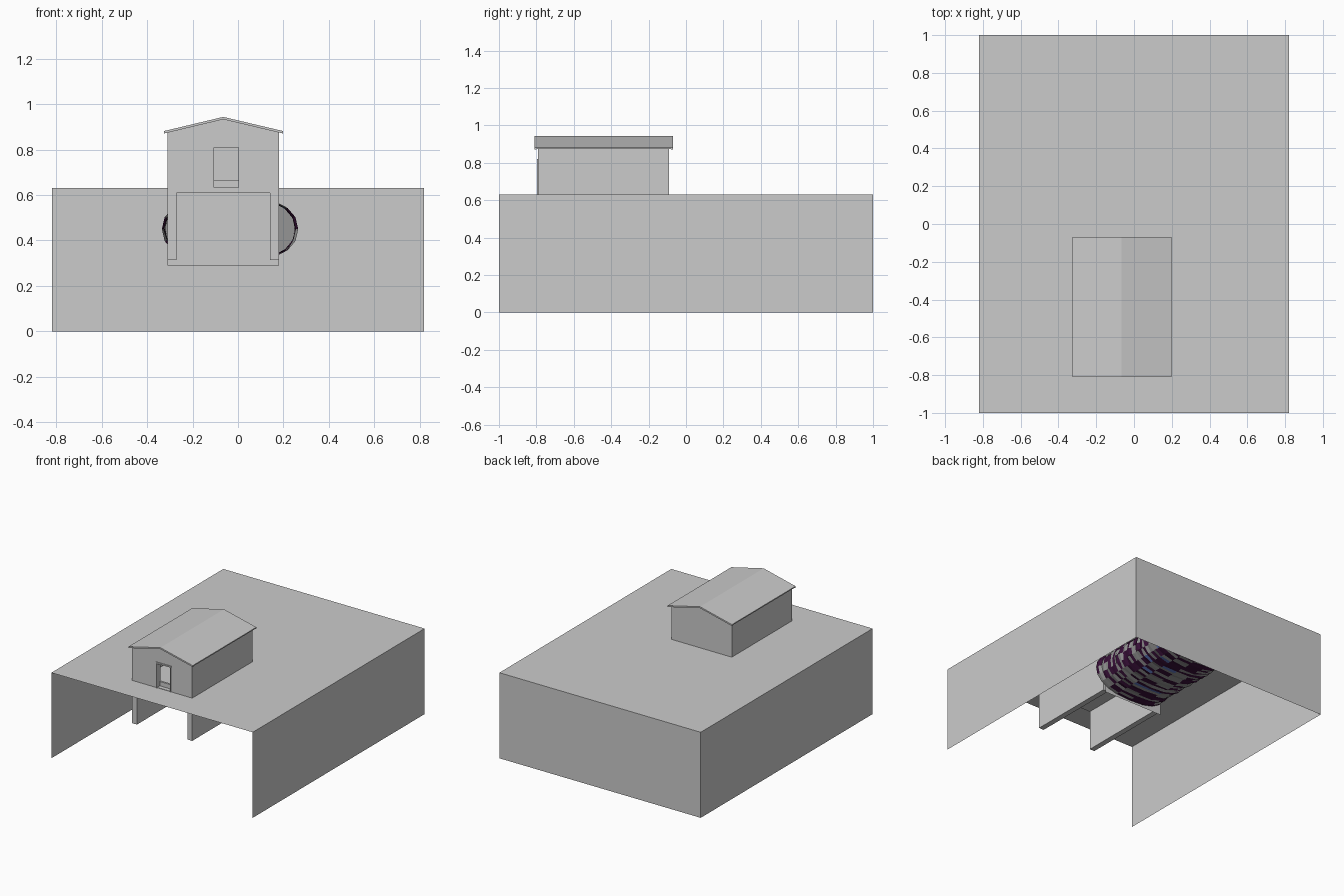
import bpy, bmesh, math, random

if "Cube" in bpy.data.objects:
    bpy.data.objects.remove(bpy.data.objects["Cube"])
random.seed(4)


def mesh_object(name, verts, faces):
    me = bpy.data.meshes.new(name)
    me.from_pydata(verts, [], faces)
    me.update()
    ob = bpy.data.objects.new(name, me)
    bpy.context.collection.objects.link(ob)
    return ob


def box(name, x0, x1, y0, y1, z0, z1):
    v = [(x, y, z) for x in (x0, x1) for y in (y0, y1) for z in (z0, z1)]
    f = [(0, 1, 3, 2), (4, 6, 7, 5), (0, 4, 5, 1), (2, 3, 7, 6), (0, 2, 6, 4), (1, 5, 7, 3)]
    return mesh_object(name, v, f)


def prism(name, profile, y0, y1):
    """Extrude an x-z outline along y."""
    n = len(profile)
    v = [(x, y, z) for y in (y0, y1) for x, z in profile]
    f = [tuple(range(n)), tuple(range(2 * n - 1, n - 1, -1))]
    f += [(i, i + n, (i + 1) % n + n, (i + 1) % n) for i in range(n)]
    ob = mesh_object(name, v, f)
    bm = bmesh.new()
    bm.from_mesh(ob.data)
    bmesh.ops.recalc_face_normals(bm, faces=bm.faces)
    bm.to_mesh(ob.data)
    bm.free()
    return ob


# ground shell: open front and bottom, single sheets
G = 0.63
W = 0.82
mesh_object("ground_shell",
            [(x, y, z) for z in (0, G) for x, y in ((-W, -1), (W, -1), (W, 1), (-W, 1))],
            [(4, 5, 6, 7), (1, 2, 6, 5), (2, 3, 7, 6), (3, 0, 4, 7)])

# house dimensions
L, R, C = -0.31, 0.18, -0.065
F, B, T = -0.79, -0.09, 0.04
EAVE, RIDGE = 0.885, 0.938

# side walls run down into the basement
box("left_wall", L, L + T, F, B - 0.02, 0.315, EAVE)
box("right_wall", R - T, R, F, B - 0.02, 0.315, EAVE)
box("house_floor", L + T, R - T, F, B, 0.61, G + 0.003)

# gable walls, the front one with a doorway
D0, D1, DT = -0.105, 0.003, 0.81
prism("front_wall", [(L, G), (D0, G), (D0, DT), (D1, DT), (D1, G), (R, G),
                     (R, EAVE), (C, RIDGE), (L, EAVE)], F, F + T)
prism("back_wall", [(L, G), (R, G), (R, EAVE), (C, RIDGE), (L, EAVE)], B - T, B)

# basement back wall, facing away from the front
mesh_object("basement_back_wall", [(L, B, 0.29), (R, B, 0.29), (R, B, G), (L, B, G)],
            [(3, 2, 1, 0)])

# door frame and threshold
box("door_head", D0 - 0.008, D1 + 0.008, F - 0.006, F + 0.01, DT, DT + 0.01)
for nm, x in (("left_jamb", D0 - 0.006), ("right_jamb", D1)):
    box(nm, x, x + 0.006, F - 0.006, F + 0.01, G, DT)
box("door_threshold", D0, D1, F + 0.03, F + 0.045, G, 0.665)

# pitched roof with end boards
RL, RR = -0.325, 0.198


def roof_profile(t):
    return [(RL, 0.882), (C, 0.944), (RR, 0.882), (RR, 0.882 - t), (C, 0.944 - t), (RL, 0.882 - t)]


prism("roof", roof_profile(0.008), -0.80, -0.08)
for nm, y in (("front_bargeboard", -0.81), ("back_bargeboard", -0.08)):
    prism(nm, roof_profile(0.011), y, y + 0.01)

# rough tunnel leading back from the basement, patchy in colour
N, M = 20, 40
verts, faces = [], []
for j in range(M + 1):
    y = -0.085 + 0.9 * j / M
    for i in range(N):
        a = 2 * math.pi * i / N
        k = 1 if j < 2 else random.uniform(0.95, 1.0)
        verts.append((-0.035 + 0.30 * k * math.copysign(abs(math.cos(a)) ** 0.8, math.cos(a)),
                      y, 0.45 + 0.15 * k * math.copysign(abs(math.sin(a)) ** 0.9, math.sin(a))))
for j in range(M):
    for i in range(N):
        a, b = j * N + i, j * N + (i + 1) % N
        faces.append((a, b, b + N, a + N))
faces.append(tuple(range(M * N, M * N + N)))
tunnel = mesh_object("cave_tunnel", verts, faces)
for nm, col in (("rock_grey", (0.3, 0.3, 0.3, 1)), ("rock_purple", (0.04, 0.005, 0.04, 1)),
                ("rock_blue", (0.12, 0.2, 0.55, 1))):
    m = bpy.data.materials.new(nm)
    m.diffuse_color = col
    m.use_nodes = True
    m.node_tree.nodes["Principled BSDF"].inputs["Base Color"].default_value = m.diffuse_color
    tunnel.data.materials.append(m)
for p in tunnel.data.polygons:
    p.material_index = random.choices((0, 1, 2), (5, 5, 0.6))[0]
